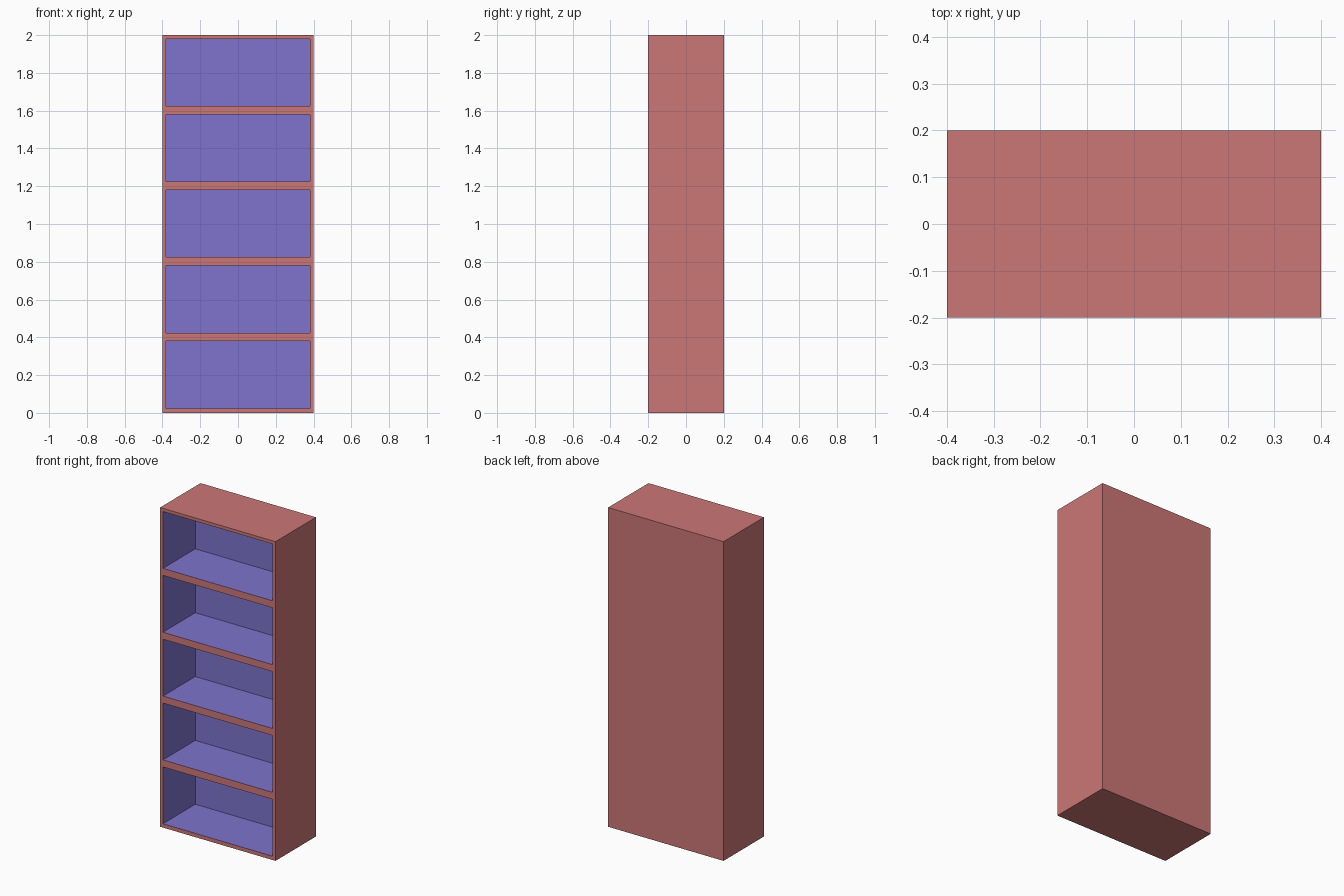
import bpy
import bmesh
from mathutils import Vector

WIDTH, DEPTH, HEIGHT = 0.8, 0.4, 2.0
SHELVES = 5
BAY = HEIGHT / SHELVES
SIDE = 0.02       # side panel thickness
BELOW = 0.024     # board under each bay
ABOVE = 0.02      # board over each bay
RECESS = 0.32     # depth of each bay

cube = bpy.data.objects.get("Cube")
if cube:
    bpy.data.objects.remove(cube, do_unlink=True)


def make_material(name, color):
    mat = bpy.data.materials.new(name)
    mat.use_nodes = True
    mat.diffuse_color = color
    mat.node_tree.nodes["Principled BSDF"].inputs["Base Color"].default_value = color
    return mat


# Solid cabinet block standing on the ground
bm = bmesh.new()
bmesh.ops.create_cube(bm, size=1)
bmesh.ops.scale(bm, vec=(WIDTH, DEPTH, HEIGHT), verts=bm.verts)
bmesh.ops.translate(bm, vec=(0, 0, HEIGHT / 2), verts=bm.verts)


def cut_front(point, normal):
    """Score a line across the front face only."""
    front = [f for f in bm.faces if f.normal.y < -0.9]
    geom = front + list({e for f in front for e in f.edges})
    geom += list({v for f in front for v in f.verts})
    bmesh.ops.bisect_plane(bm, geom=geom, plane_co=point, plane_no=normal)
    bm.normal_update()


# Score the bay outlines
for side in (-1, 1):
    cut_front((side * (WIDTH / 2 - SIDE), 0, 0), (1, 0, 0))
for i in range(SHELVES):
    cut_front((0, 0, i * BAY + BELOW), (0, 0, 1))
    cut_front((0, 0, (i + 1) * BAY - ABOVE), (0, 0, 1))


def is_bay(face):
    c = face.calc_center_median()
    return (face.normal.y < -0.9 and abs(c.x) < WIDTH / 2 - SIDE
            and BELOW < c.z % BAY < BAY - ABOVE)


# Push each bay inward and colour its lining
for face in [f for f in bm.faces if is_bay(f)]:
    result = bmesh.ops.extrude_face_region(bm, geom=[face])
    back = next(g for g in result["geom"] if isinstance(g, bmesh.types.BMFace))
    if face.is_valid:
        bmesh.ops.delete(bm, geom=[face], context="FACES_ONLY")
    bmesh.ops.translate(bm, vec=Vector((0, RECESS, 0)), verts=back.verts)
    back.material_index = 1
    for edge in back.edges:
        for wall in edge.link_faces:
            wall.material_index = 1

bmesh.ops.recalc_face_normals(bm, faces=bm.faces)
mesh = bpy.data.meshes.new("bookcase")
bm.to_mesh(mesh)
bm.free()
mesh.materials.append(make_material("dusty red", (0.6, 0.185, 0.18, 1)))
mesh.materials.append(make_material("soft violet", (0.21, 0.175, 0.61, 1)))
bookcase = bpy.data.objects.new("bookcase", mesh)
bpy.context.collection.objects.link(bookcase)
